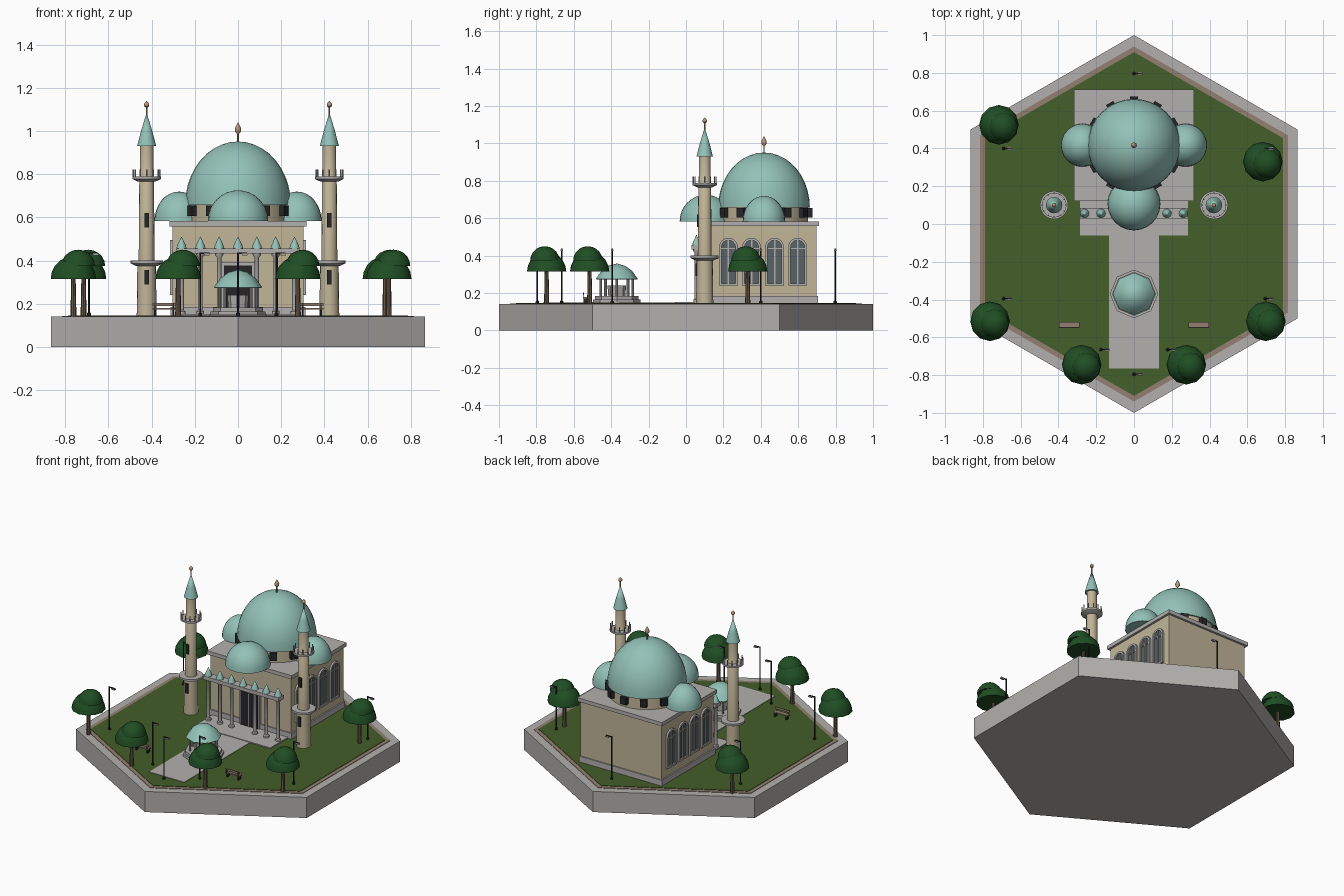
import bpy, bmesh, math
from mathutils import Matrix

if "Cube" in bpy.data.objects:
    bpy.data.objects.remove(bpy.data.objects["Cube"])


def mat(name, r, g, b):
    m = bpy.data.materials.new(name)
    m.diffuse_color = [(c / 255 / 12.92 if c < 11 else ((c / 255 + 0.055) / 1.055) ** 2.4)
                       for c in (r, g, b)] + [1]
    m.use_nodes = True
    m.node_tree.nodes["Principled BSDF"].inputs["Base Color"].default_value = m.diffuse_color
    return m


STONE = mat("pale stone", 178, 176, 173)
WALL = mat("sand wall", 194, 182, 153)
TEAL = mat("teal dome", 147, 194, 184)
GRASS = mat("grass", 67, 94, 41)
LEAF = mat("dark foliage", 31, 78, 35)
TRUNK = mat("bark", 104, 89, 73)
CURB = mat("brown curb", 146, 128, 112)
DARK = mat("near black", 38, 38, 40)
GLASS = mat("window glass", 88, 98, 103)
METAL = mat("finial bronze", 182, 150, 122)


def finish(name, bm, material):
    bmesh.ops.recalc_face_normals(bm, faces=bm.faces)
    me = bpy.data.meshes.new(name)
    bm.to_mesh(me)
    bm.free()
    me.materials.append(material)
    ob = bpy.data.objects.new(name, me)
    bpy.context.collection.objects.link(ob)
    return ob


def box(name, x0, x1, y0, y1, z0, z1, material):
    bm = bmesh.new()
    m = Matrix.Translation(((x0 + x1) / 2, (y0 + y1) / 2, (z0 + z1) / 2))
    bmesh.ops.create_cube(bm, size=1, matrix=m @ Matrix.Diagonal((x1 - x0, y1 - y0, z1 - z0, 1)))
    return finish(name, bm, material)


def lathe(name, profile, x, y, material, n=16, turn=0.0):
    """Closed solid turned from (radius, z) points, bottom to top."""
    bm = bmesh.new()
    rings = []
    for r, z in profile:
        if r < 1e-5:
            rings.append([bm.verts.new((x, y, z))])
        else:
            rings.append([bm.verts.new((x + r * math.cos(turn + math.tau * i / n),
                                        y + r * math.sin(turn + math.tau * i / n), z))
                          for i in range(n)])
    for a, b in zip(rings, rings[1:]):
        for i in range(n):
            j = (i + 1) % n
            if len(b) == 1:
                bm.faces.new((a[i], a[j], b[0]))
            elif len(a) == 1:
                bm.faces.new((a[0], b[j], b[i]))
            else:
                bm.faces.new((a[i], a[j], b[j], b[i]))
    for ring in (rings[0], rings[-1]):
        if len(ring) > 1:
            bm.faces.new(ring)
    return finish(name, bm, material)


def dome(name, x, y, z, r, h, material, n=32, rings=10):
    p = [(r * math.cos(math.pi / 2 * i / rings), z + h * math.sin(math.pi / 2 * i / rings))
         for i in range(rings + 1)]
    return lathe(name, p, x, y, material, n)


def arch(hw, z0, z1, n=12):
    """Round-headed outline as (offset, height) points."""
    zc = z1 - hw
    return [(-hw, z0)] + [(-hw * math.cos(math.pi * i / n), zc + hw * math.sin(math.pi * i / n))
                          for i in range(n + 1)] + [(hw, z0)]


def arched_window(side, y, x_wall):
    # raised frame ring
    bm = bmesh.new()
    outer, inner = arch(0.05, 0.24, 0.495), arch(0.037, 0.252, 0.482)
    loops = [[bm.verts.new((side * x, y + u, z)) for u, z in pts]
             for x, pts in ((x_wall - 0.005, outer), (x_wall + 0.012, outer),
                            (x_wall + 0.012, inner), (x_wall - 0.005, inner))]
    n = len(outer)
    for a, b in zip(loops, loops[1:] + loops[:1]):
        for i in range(n):
            j = (i + 1) % n
            bm.faces.new((a[i], a[j], b[j], b[i]))
    finish("window_frame", bm, STONE)
    # glass pane
    bm = bmesh.new()
    f = bm.faces.new([bm.verts.new((side * (x_wall + 0.003), y + u, z)) for u, z in inner])
    f.normal_update()
    if f.normal.x * side < 0:
        f.normal_flip()
    me = finish("window_glass", bm, GLASS).data
    if me.polygons[0].normal.x * side < 0:
        me.flip_normals()
    # mullions
    xs = sorted((side * x_wall, side * (x_wall + 0.009)))
    box("window_mullion", *xs, y - 0.004, y + 0.004, 0.25, 0.48, STONE)
    box("window_transom", *xs, y - 0.036, y + 0.036, 0.435, 0.442, STONE)


# hexagonal ground
lathe("ground_block", [(1, 0), (1, 0.14)], 0, 0, STONE, 6, math.pi / 2)
lathe("border_curb", [(0.94, 0.138), (0.94, 0.143)], 0, 0, CURB, 6, math.pi / 2)
lathe("lawn", [(0.91, 0.138), (0.91, 0.146)], 0, 0, GRASS, 6, math.pi / 2)
box("path", -0.132, 0.132, -0.765, -0.05, 0.14, 0.149, STONE)
box("porch_floor", -0.285, 0.285, -0.06, 0.14, 0.14, 0.153, STONE)

# prayer hall
CY = 0.417
box("hall_plinth", -0.312, 0.312, 0.129, 0.705, 0.14, 0.185, STONE)
box("hall_walls", -0.303, 0.303, 0.137, 0.697, 0.14, 0.56, WALL)
box("hall_roof", -0.318, 0.318, 0.122, 0.712, 0.557, 0.582, STONE)
for s in (-1, 1):
    for k in range(4):
        arched_window(s, 0.227 + 0.1233 * k, 0.303)
    dome("side_dome", s * 0.273, CY, 0.582, 0.114, 0.137, TEAL, 24, 8)
dome("front_dome", 0, 0.106, 0.583, 0.14, 0.142, TEAL, 24, 8)

# drum with windows and the great dome
lathe("drum", [(0.235, 0.575), (0.235, 0.66)], 0, CY, WALL, 32)
for k in range(12):
    a = math.tau * k / 12
    ob = box("drum_window", -0.02, 0.02, -0.022, 0.022, -0.025, 0.025, DARK)
    ob.matrix_world = Matrix.Translation((0.238 * math.cos(a), CY + 0.238 * math.sin(a), 0.63)) @ Matrix.Rotation(a, 4, 'Z')
dome("great_dome", 0, CY, 0.658, 0.245, 0.293, TEAL)
lathe("dome_finial", [(0.004, 0.945), (0.004, 0.985), (0.014, 0.998), (0.015, 1.01), (0.008, 1.025), (0, 1.04)],
      0, CY, METAL, 10)

# porch: columns, beam, small pointed caps
box("porch_beam", -0.285, 0.285, 0.03, 0.085, 0.432, 0.456, STONE)
for k in range(-3, 4):
    x = k * 0.0872
    lathe("porch_cap", [(0.024, 0.456), (0.02, 0.47), (0.011, 0.49), (0, 0.512)], x, 0.056, TEAL, 10)
    if k:
        lathe("porch_column", [(0.018, 0.15), (0.018, 0.165), (0.011, 0.17), (0.011, 0.415),
                               (0.019, 0.425), (0.019, 0.433)], x, 0.056, STONE, 10)

# entrance door
box("door_frame", -0.076, 0.076, 0.122, 0.14, 0.15, 0.392, STONE)
box("door", -0.065, 0.065, 0.117, 0.13, 0.15, 0.378, DARK)
box("door_split", -0.003, 0.003, 0.114, 0.12, 0.15, 0.378, STONE)

# minarets
for s in (-1, 1):
    x, y = s * 0.423, 0.1
    lathe("minaret_shaft", [(0.046, 0.14), (0.043, 0.385), (0.037, 0.39), (0.034, 0.78), (0.031, 0.785), (0.031, 0.935)],
          x, y, WALL, 16)
    lathe("lower_balcony", [(0.05, 0.375), (0.075, 0.387), (0.075, 0.4)], x, y, STONE, 20)
    lathe("upper_balcony", [(0.04, 0.765), (0.066, 0.777), (0.066, 0.789)], x, y, STONE, 20)
    for k in range(12):
        a = math.tau * k / 12
        lathe("balcony_post", [(0.0035, 0.787), (0.0035, 0.822)],
              x + 0.061 * math.cos(a), y + 0.061 * math.sin(a), STONE, 6)
    lathe("minaret_spire", [(0.044, 0.93), (0.026, 1.0), (0, 1.085)], x, y, TEAL, 12)
    lathe("spire_finial", [(0.004, 1.07), (0.004, 1.108), (0.012, 1.115), (0.012, 1.125), (0, 1.14)], x, y, METAL, 10)
    for z, r in ((0.29, 0.045), (0.553, 0.037)):
        box("minaret_window", x - 0.01, x + 0.01, y - r - 0.004, y - r + 0.01, z, z + 0.067, DARK)

# fountain kiosk
KY = -0.37
lathe("kiosk_base", [(0.128, 0.14), (0.128, 0.165), (0.116, 0.165), (0.116, 0.183)], 0, KY, STONE, 8)
lathe("kiosk_basin", [(0.045, 0.18), (0.05, 0.24), (0.04, 0.24), (0.02, 0.225)], 0, KY, STONE, 8)
for k in range(8):
    a = math.tau * k / 8
    lathe("kiosk_column", [(0.007, 0.18), (0.007, 0.285)], 0.085 * math.cos(a), KY + 0.085 * math.sin(a), STONE, 8)
lathe("kiosk_roof", [(0.108, 0.272), (0.112, 0.276), (0.082, 0.318), (0.045, 0.345), (0, 0.358)], 0, KY, TEAL, 8)

# benches
for s in (-1, 1):
    x = s * 0.342
    box("bench_seat", x - 0.054, x + 0.054, -0.55, -0.52, 0.172, 0.18, CURB)
    box("bench_back", x - 0.054, x + 0.054, -0.55, -0.545, 0.19, 0.203, CURB)
    for d in (-0.042, 0.042):
        box("bench_leg", x + d - 0.004, x + d + 0.004, -0.548, -0.524, 0.14, 0.173, DARK)
        box("bench_upright", x + d - 0.003, x + d + 0.003, -0.551, -0.547, 0.17, 0.2, DARK)

# street lamps
for x, y in ((0, 0.797), (0, -0.795), (-0.69, 0.4), (0.695, 0.4), (-0.69, -0.395), (0.695, -0.395),
             (-0.175, -0.665), (0.178, -0.665)):
    lathe("lamp_post", [(0.009, 0.14), (0.009, 0.155), (0.004, 0.16), (0.004, 0.437)], x, y, DARK, 8)
    box("lamp_arm", x, x + 0.042, y - 0.003, y + 0.003, 0.43, 0.436, DARK)
    box("lamp_head", x + 0.018, x + 0.044, y - 0.007, y + 0.007, 0.424, 0.432, STONE)

# trees
for x, y in ((-0.715, 0.525), (0.682, 0.33), (-0.762, -0.515), (0.698, -0.515), (-0.277, -0.745), (0.277, -0.745)):
    lathe("tree_trunk", [(0.014, 0.14), (0.01, 0.33)], x, y, TRUNK, 8)
    dome("tree_crown", x, y, 0.315, 0.105, 0.105, LEAF, 12, 5)
    dome("tree_top", x + 0.022, y - 0.01, 0.375, 0.078, 0.075, LEAF, 12, 5)

# smooth the round surfaces, keep edges crisp
for ob in bpy.context.collection.objects:
    ob.select_set(True)
    bpy.context.view_layer.objects.active = ob
bpy.ops.object.shade_smooth_by_angle(angle=math.radians(38))
